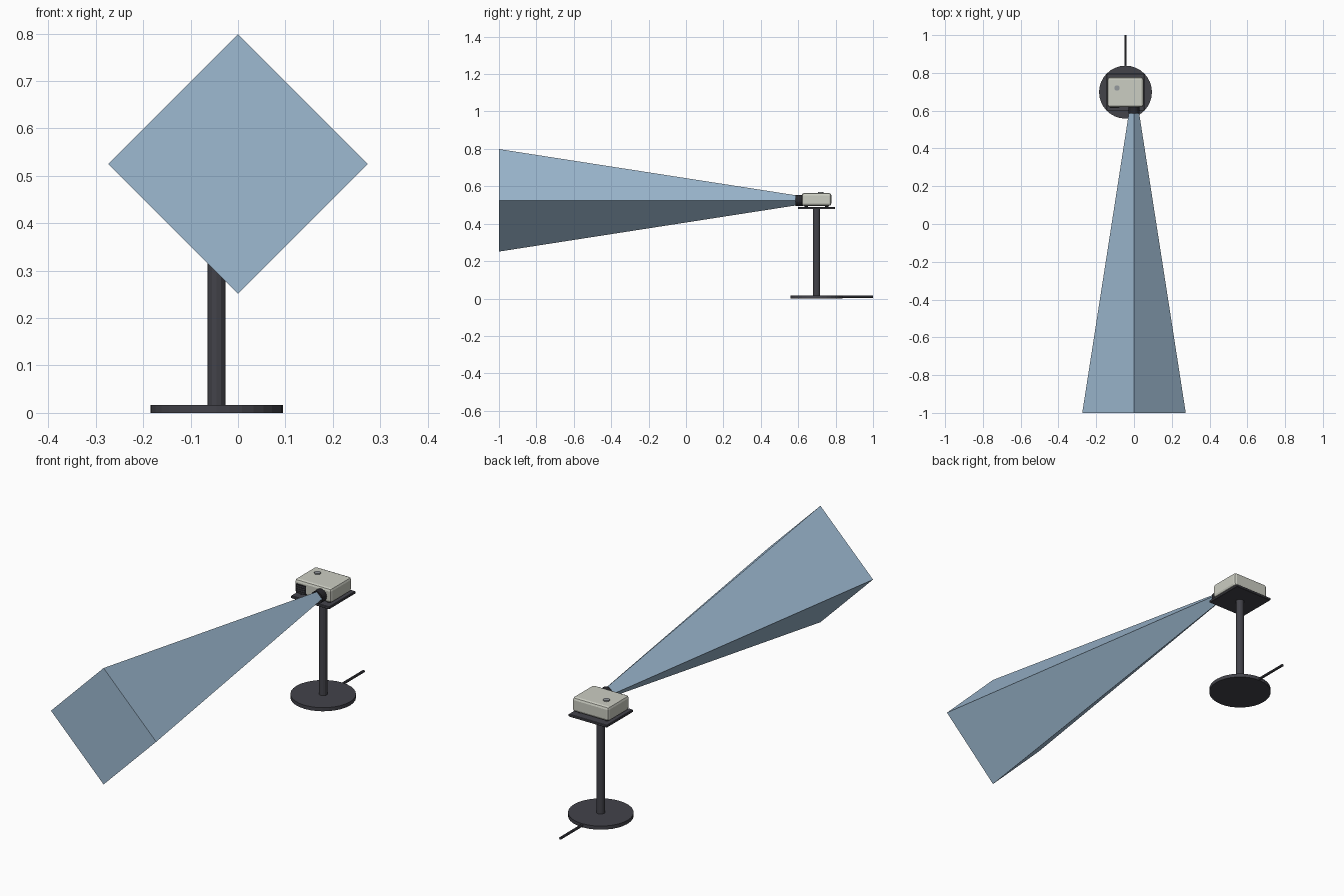
import bpy, math
from mathutils import Vector

if "Cube" in bpy.data.objects:
    bpy.data.objects.remove(bpy.data.objects["Cube"])

CX, CY, LENS_Z = -0.045, 0.698, 0.525   # stand axis and optical height


def material(name, rgb):
    m = bpy.data.materials.new(name)
    m.diffuse_color = (*rgb, 1)
    m.use_nodes = True
    m.node_tree.nodes["Principled BSDF"].inputs["Base Color"].default_value = m.diffuse_color
    return m


DARK = material("dark metal", (0.056, 0.056, 0.068))
BLACK = material("lens black", (0.022, 0.022, 0.027))
SHELL = material("warm grey shell", (0.60, 0.61, 0.54))
BUTTON = material("button grey", (0.30, 0.32, 0.34))
BEAM = material("light blue", (0.34, 0.49, 0.64))


def finish(name, mat):
    o = bpy.context.object
    o.name = name
    o.data.materials.clear()
    o.data.materials.append(mat)
    return o


def box(name, size, loc, mat, bevel=0.0, segments=1):
    bpy.ops.mesh.primitive_cube_add(size=1, location=loc)
    o = finish(name, mat)
    o.scale = size
    bpy.ops.object.transform_apply(location=False, rotation=False, scale=True)
    if bevel:
        b = o.modifiers.new("bevel", "BEVEL")
        b.width, b.segments = bevel, segments
    return o


def rod(name, start, end, r1, mat, sides, r2=None):
    """Cylinder or tapered cone running from start to end."""
    a, b = Vector(start), Vector(end)
    bpy.ops.mesh.primitive_cone_add(
        vertices=sides, radius1=r1, radius2=r1 if r2 is None else r2,
        depth=(b - a).length, location=(a + b) / 2,
        rotation=(b - a).to_track_quat('Z', 'Y').to_euler())
    return finish(name, mat)


# Stand: round foot, post, square tray, power cable
rod("foot", (CX, CY, 0), (CX, CY, 0.017), 0.14, DARK, 32)
rod("post", (CX, CY, 0.015), (CX, CY, 0.48), 0.019, DARK, 12)
box("tray", (0.2, 0.196, 0.012), (CX, CY, 0.484), DARK, 0.002)
rod("cable", (CX, CY + 0.13, 0.009), (CX, 1.0, 0.009), 0.006, DARK, 8)

# Projector housing on four short feet
box("housing", (0.19, 0.158, 0.068), (CX, CY, 0.53), SHELL, 0.012, 2)
for sx in (-1, 1):
    for sy in (-1, 1):
        x, y = CX + sx * 0.07, CY + sy * 0.055
        rod("housing_foot", (x, y, 0.488), (x, y, 0.5), 0.009, BLACK, 10)

# Front air vent with slats
front = CY - 0.079
box("vent", (0.052, 0.006, 0.042), (-0.104, front, 0.524), BLACK)
for i in range(4):
    box("vent_slat", (0.048, 0.004, 0.004),
        (-0.104, front - 0.003, 0.509 + i * 0.01), DARK)

# Control button on the top
rod("button", (-0.09, 0.72, 0.56), (-0.09, 0.72, 0.569), 0.014, BUTTON, 12)

# Lens barrel
rod("lens", (0, front + 0.01, LENS_Z), (0, 0.586, LENS_Z), 0.029, BLACK, 20)

# Four-sided light beam, corners pointing up, down and sideways
rod("light_beam", (0, -1.0, LENS_Z), (0, 0.595, LENS_Z), 0.274, BEAM, 4, 0.026)
